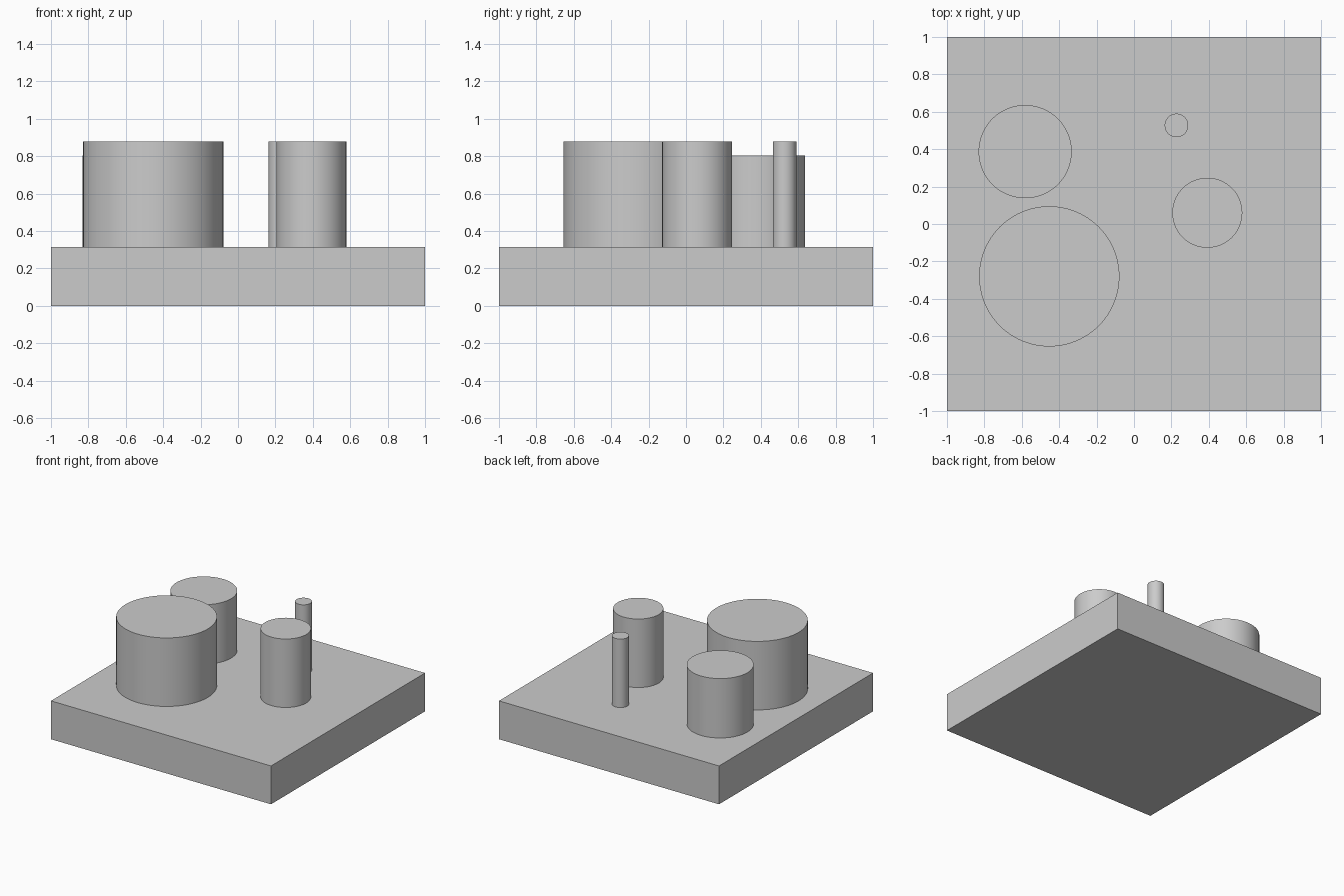
import bpy
import math

cube = bpy.data.objects.get("Cube")
if cube:
    bpy.data.objects.remove(cube, do_unlink=True)

# One plain grey for every part
grey = bpy.data.materials.new("grey")
grey.use_nodes = True
colour = (0.6, 0.6, 0.6, 1)
grey.diffuse_color = colour
grey.node_tree.nodes["Principled BSDF"].inputs["Base Color"].default_value = colour

BASE_TOP = 0.315


def post(name, x, y, radius, top):
    """Upright smooth-sided cylinder standing on the base slab."""
    bpy.ops.mesh.primitive_cylinder_add(
        vertices=96, radius=radius, depth=top - BASE_TOP,
        location=(x, y, (top + BASE_TOP) / 2))
    obj = bpy.context.object
    obj.name = name
    obj.data.materials.append(grey)
    bpy.ops.object.shade_smooth_by_angle(angle=math.radians(30))


# Square base slab
bpy.ops.mesh.primitive_cube_add(size=1, location=(0, 0, BASE_TOP / 2))
base = bpy.context.object
base.name = "base_slab"
base.scale = (2, 2, BASE_TOP)
bpy.ops.object.transform_apply(location=False, rotation=False, scale=True)
base.data.materials.append(grey)

# Four posts of different widths
post("large_post", -0.453, -0.28, 0.375, 0.878)
post("medium_post", 0.392, 0.06, 0.187, 0.878)
post("thin_post", 0.227, 0.527, 0.063, 0.878)
post("short_post", -0.582, 0.387, 0.249, 0.803)
